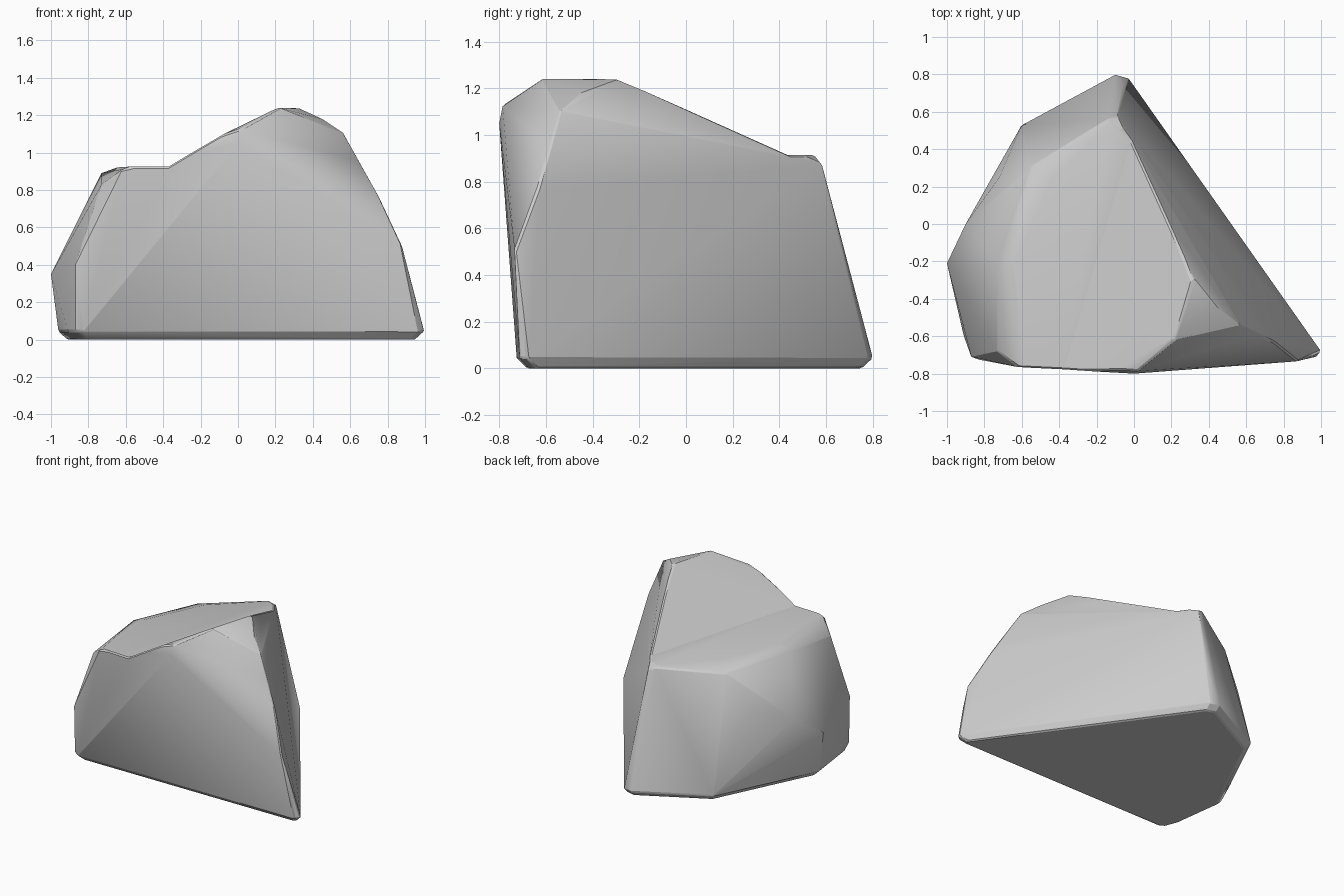
import bpy, bmesh
from math import radians
from mathutils import Vector

if "Cube" in bpy.data.objects:
    bpy.data.objects.remove(bpy.data.objects["Cube"])


def hull_object(name, points):
    """Closed convex solid around a handful of corner points."""
    bm = bmesh.new()
    for p in points:
        bm.verts.new(p)
    res = bmesh.ops.convex_hull(bm, input=bm.verts)
    loose = [v for v in bm.verts if not v.link_faces]
    bmesh.ops.delete(bm, geom=loose, context='VERTS')
    bmesh.ops.recalc_face_normals(bm, faces=bm.faces)
    mesh = bpy.data.meshes.new(name)
    bm.to_mesh(mesh)
    bm.free()
    obj = bpy.data.objects.new(name, mesh)
    bpy.context.collection.objects.link(obj)
    return obj


# Footprint: widest just above the ground, tucked in underneath
foot = [(1, -.68), (.97, -.715), (-.03, .78), (-.1, .8), (-.6, .53), (-.86, 0),
        (-.96, -.22), (-.91, -.6), (-.87, -.7), (-.83, -.725), (0, -.72)]
base = [(x, y, .045) for x, y in foot]
base += [(x * .95, y * .94, 0) for x, y in foot]

# Bulging sides
sides = [(-1, -.21, .35), (-.87, -.71, .4), (-.9, 0, .5), (-.72, .25, .62),
         (-.06, .74, .25), (-.1, .65, .6), (.88, -.735, .5), (.75, -.63, .78)]

# Crown: low shelf at back left, peak at front right
crown = [(-.62, -.765, .91), (-.73, -.68, .83), (-.73, -.2, .89), (-.55, .31, .87),
         (-.14, .56, .905), (-.09, .58, .88), (0, -.8, 1.05), (.02, -.785, 1.13),
         (.22, -.62, 1.24), (.29, -.29, 1.24), (.33, -.3, 1.235), (.45, -.45, 1.18),
         (.57, -.54, 1.1), (.18, 0, 1.12), (.05, .2, 1.03)]
rock = hull_object("rock", base + sides + crown)

# Wedge that hollows the valley between shelf and peak
a, b = Vector((-.38, -.8, .925)), Vector((-.04, .36, .915))
along = (b - a).normalized()
across = Vector((along.y, -along.x, 0)).normalized()
section = [(0, 0), (-1.2, 0), (-1.2, 1.2), (1.2, 1.2), (1.2, .74)]
wedge = hull_object("valley_cutter", [
    end + across * s + Vector((0, 0, h))
    for end in (a - along * .6, b + along * .8) for s, h in section])
wedge.hide_render = True

cut = rock.modifiers.new("valley", 'BOOLEAN')
cut.operation = 'DIFFERENCE'
cut.solver = 'EXACT'
cut.object = wedge
bpy.context.view_layer.objects.active = rock
rock.select_set(True)
bpy.ops.object.modifier_apply(modifier=cut.name)
bpy.data.objects.remove(wedge)

# Clean up slivers left by the cut
bm = bmesh.new()
bm.from_mesh(rock.data)
bmesh.ops.remove_doubles(bm, verts=bm.verts, dist=.012)
bmesh.ops.dissolve_limit(bm, angle_limit=radians(2), verts=bm.verts, edges=bm.edges)
bm.to_mesh(rock.data)
bm.free()

# Worn, chipped edges
bevel = rock.modifiers.new("worn_edges", 'BEVEL')
bevel.width = .02
bevel.segments = 1
bevel.limit_method = 'ANGLE'
bevel.angle_limit = radians(40)
bpy.ops.object.shade_smooth_by_angle(angle=radians(25))
